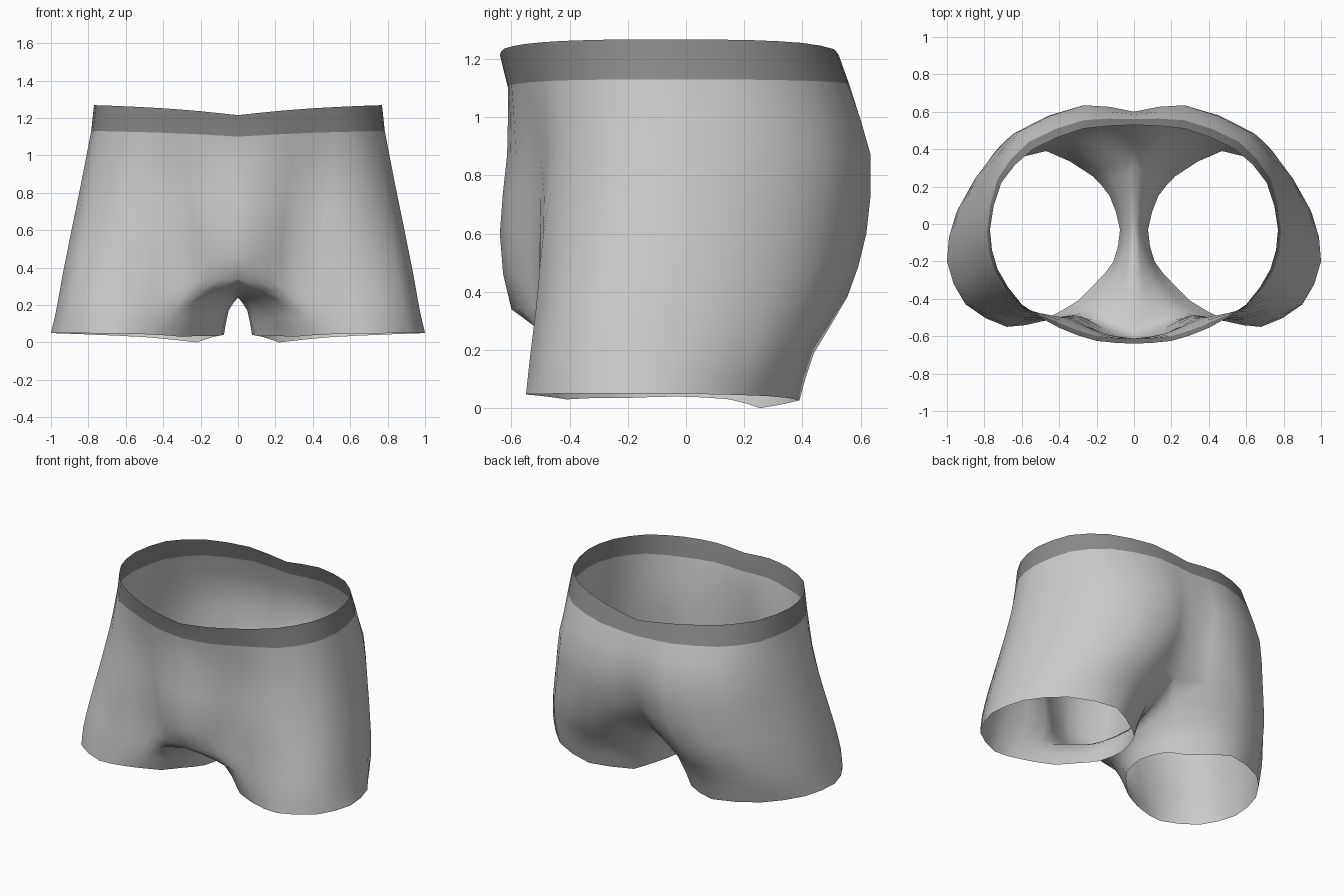
import bpy
from mathutils import Vector

if "Cube" in bpy.data.objects:
    bpy.data.objects.remove(bpy.data.objects["Cube"])


def material(name, value):
    m = bpy.data.materials.new(name)
    m.diffuse_color = (value, value, value, 1)
    m.use_nodes = True
    m.node_tree.nodes["Principled BSDF"].inputs["Base Color"].default_value = m.diffuse_color
    return m


def dense(pts):
    """Insert a Catmull-Rom midpoint between each pair of points."""
    pts = [Vector(p) for p in pts]
    ext = [2 * pts[0] - pts[1]] + pts + [2 * pts[-1] - pts[-2]]
    out = [pts[0]]
    for a, b, c, d in zip(ext, ext[1:], ext[2:], ext[3:]):
        # slightly damped tangents avoid overshoot
        out += [(b + c) * 0.55 - (a + d) * 0.05, c]
    return out


def section(heights, *xy):
    """Half outline from front middle round the side to back middle."""
    front, side, back = heights
    n = len(xy) - 1
    pts = []
    for i, (x, y) in enumerate(xy):
        u = 2 * i / n - 1
        z = side + (front - side) * max(0, -u) ** 2 + (back - side) * max(0, u) ** 3
        pts.append((x, y, z))
    return dense(pts)


# Waist edge and lower edge of the band
top = section((1.215, 1.268, 1.195), (0, -.64), (.2, -.625), (.4, -.555), (.6, -.43),
              (.73, -.24), (.77, -.03), (.71, .22), (.54, .40), (.27, .51), (0, .53))
band = section((1.10, 1.13, 1.10), (0, -.612), (.2, -.60), (.4, -.53), (.61, -.43),
               (.745, -.25), (.785, -.04), (.73, .24), (.56, .44), (.27, .555), (0, .56))
# Hips, pouch and seat
hip = section((.87, .87, .87), (0, -.615), (.17, -.585), (.38, -.50), (.62, -.445),
              (.78, -.28), (.835, -.07), (.79, .21), (.62, .49), (.27, .635), (0, .60))
seat = section((.6, .6, .6), (0, -.64), (.17, -.595), (.32, -.505), (.6, -.49),
               (.82, -.34), (.89, -.10), (.845, .17), (.66, .47), (.28, .62), (0, .53))
crotch = section((.34, .35, .42), (0, -.60), (.16, -.56), (.31, -.49), (.6, -.515),
                 (.86, -.40), (.94, -.15), (.90, .12), (.74, .39), (.38, .555), (0, .40))
# Leg and hem
leg = section((.24, .18, .20), (.19, -.45), (.27, -.475), (.38, -.495), (.63, -.535),
              (.885, -.43), (.97, -.17), (.93, .10), (.75, .35), (.42, .44), (.15, .30))
hem = section((.03, .05, 0), (.30, -.41), (.39, -.465), (.5, -.515), (.68, -.55),
              (.90, -.43), (1, -.20), (.95, .06), (.77, .28), (.47, .39), (.22, .255))


def inner(outer, *pts):
    """Inner thigh points joining back middle to front middle."""
    return dense([outer[0], *pts, outer[-1]])[1:-1][::-1]


seam_in = inner(crotch, (0, -.5, .30), (0, -.3, .265), (0, -.05, .24), (0, .2, .31))
leg_in = inner(leg, (.12, -.36, .22), (.075, -.22, .19), (.05, -.03, .17), (.09, .16, .18))
hem_in = inner(hem, (.2, -.31, .035), (.11, -.2, .035), (.075, -.03, .04), (.13, .15, .03))


def refine(rows):
    """Add smooth rows in between, column by column."""
    return [list(r) for r in zip(*(dense(col) for col in zip(*rows)))]


outer_rows = [top] + refine([band, hip, seat, crotch, leg, hem])
inner_rows = refine([seam_in, leg_in, hem_in])
first_closed = len(outer_rows) - len(inner_rows)

# Open rows above the crotch, closed leg rings from the crotch down
verts, faces, mats, rows = [], [], [], []
for r, outer in enumerate(outer_rows):
    ring = list(outer)
    if r >= first_closed:
        ring += inner_rows[r - first_closed]
    start = len(verts)
    for i, p in enumerate(ring):
        x = max(p.x, 0)
        if r <= first_closed and i in (0, len(outer) - 1):
            x = 0
        verts.append((x, p.y, p.z))
    rows.append(list(range(start, len(verts))))

for r in range(len(rows) - 1):
    a, b = rows[r], rows[r + 1]
    closed = r >= first_closed
    n = len(a) if closed else len(outer_rows[0]) - 1
    for i in range(n):
        j = (i + 1) % len(a)
        faces.append((a[i], b[i], b[j], a[j]))
        mats.append(1 if r == 0 else 0)

mesh = bpy.data.meshes.new("boxer_shorts")
mesh.from_pydata(verts, [], faces)
mesh.materials.append(material("light grey fabric", 0.6))
mesh.materials.append(material("dark grey waistband", 0.26))
for poly, m in zip(mesh.polygons, mats):
    poly.material_index = m
    poly.use_smooth = True
mesh.update()

shorts = bpy.data.objects.new("boxer_shorts", mesh)
bpy.context.collection.objects.link(shorts)
mirror = shorts.modifiers.new("mirror", 'MIRROR')
mirror.use_clip = True
mirror.merge_threshold = 0.002
